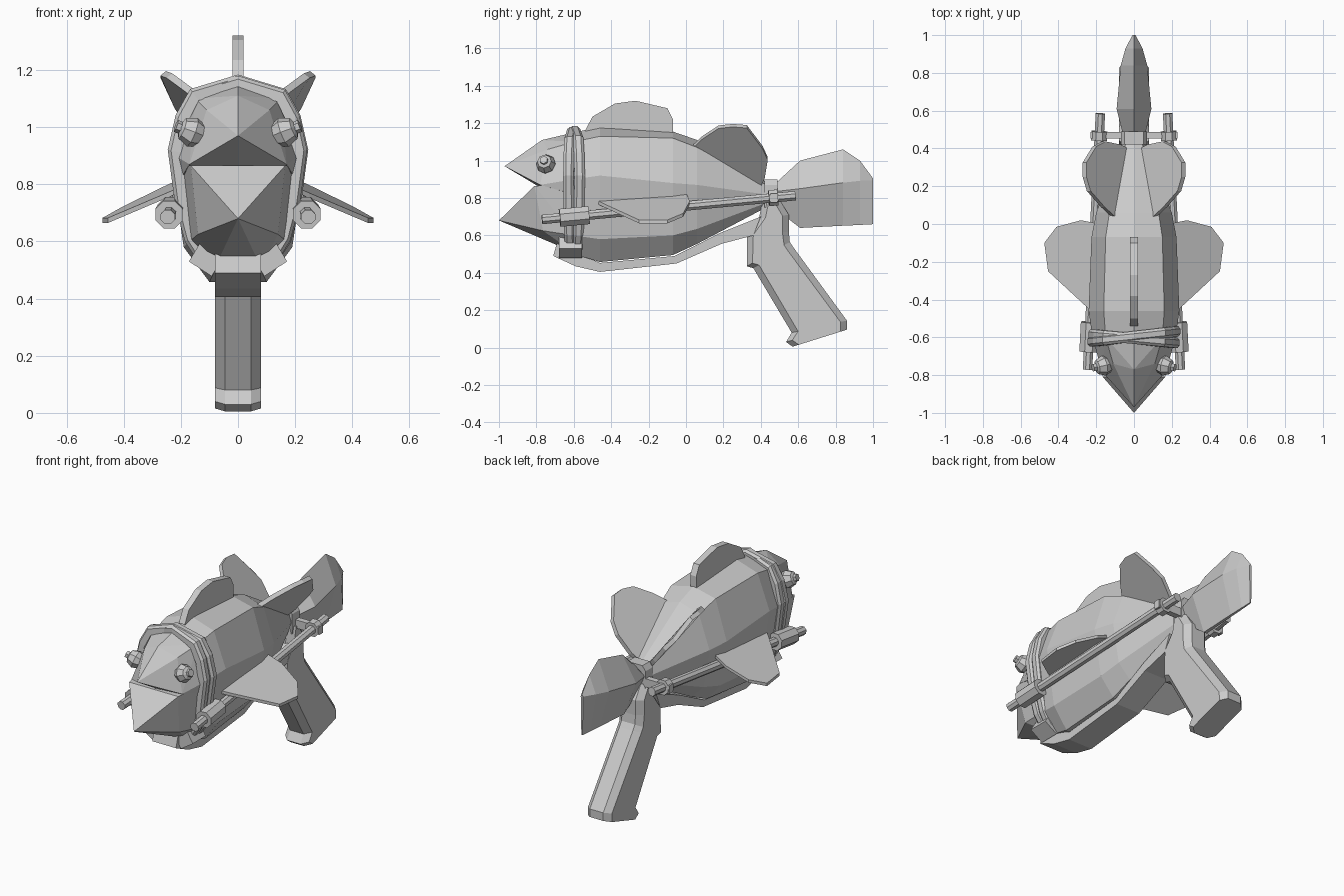
import bpy, bmesh, math
from mathutils import Vector

if "Cube" in bpy.data.objects:
    bpy.data.objects.remove(bpy.data.objects["Cube"])

grey = bpy.data.materials.new("plain grey")
grey.diffuse_color = (0.6, 0.6, 0.6, 1)
grey.use_nodes = True
grey.node_tree.nodes["Principled BSDF"].inputs["Base Color"].default_value = grey.diffuse_color


def finish(name, bm):
    bmesh.ops.recalc_face_normals(bm, faces=bm.faces)
    me = bpy.data.meshes.new(name)
    bm.to_mesh(me)
    bm.free()
    me.materials.append(grey)
    ob = bpy.data.objects.new(name, me)
    bpy.context.collection.objects.link(ob)
    return ob


def loft(name, rings):
    """Skin between rings of equal point count and cap both ends."""
    bm = bmesh.new()
    vs = [[bm.verts.new(p) for p in r] for r in rings]
    n = len(vs[0])
    for a, b in zip(vs, vs[1:]):
        for i in range(n):
            j = (i + 1) % n
            bm.faces.new((a[i], a[j], b[j], b[i]))
    bm.faces.new(vs[0])
    bm.faces.new(vs[-1])
    return finish(name, bm)


def hull(name, pts):
    bm = bmesh.new()
    for p in pts:
        bm.verts.new(p)
    bmesh.ops.convex_hull(bm, input=bm.verts)
    return finish(name, bm)


def plate(name, pts, offset):
    """Flat outline thickened by +-offset."""
    o = Vector(offset)
    return loft(name, [[Vector(p) - o for p in pts], [Vector(p) + o for p in pts]])


def tube(name, a, b, r, sides=8):
    a, b = Vector(a), Vector(b)
    q = (b - a).to_track_quat('Z', 'Y')
    ring = [q @ Vector((r * math.cos(t), r * math.sin(t), 0))
            for t in [math.tau * (i + .5) / sides for i in range(sides)]]
    return loft(name, [[a + p for p in ring], [b + p for p in ring]])


def both(pts):
    return [(s * x, y, z) for x, y, z in pts for s in (1, -1)]


# Body: faceted sections from gills to tail root
def section(y, half):
    return [(x, y, z) for x, z in half] + [(-x, y, z) for x, z in reversed(half) if x]


loft("body", [
    section(-.60, [(0, 1.15), (.15, 1.10), (.22, .90), (.17, .60), (.08, .50)]),
    section(-.46, [(0, 1.18), (.16, 1.13), (.24, .92), (.19, .58), (.10, .458)]),
    section(-.07, [(0, 1.155), (.15, 1.12), (.225, .88), (.18, .60), (.09, .495)]),
    section(.06, [(0, 1.11), (.13, 1.07), (.20, .87), (.16, .635), (.08, .555)]),
    section(.42, [(0, .89), (.045, .875), (.065, .82), (.05, .77), (.03, .745)])])

# Open mouth: two pointed jaws
hull("upper_jaw", [(0, -.97, .97), (0, -.77, 1.11), (0, -.76, .845), (0, -.6, 1.15)] + both(
    [(.11, -.74, 1.06), (.17, -.78, .87), (.15, -.6, 1.1), (.22, -.6, .9), (.2, -.6, .82)]))
hull("lower_jaw", [(0, -1, .68), (0, -.69, .575)] + both(
    [(.165, -.81, .865), (.14, -.765, .625), (.20, -.6, .87), (.17, -.6, .60), (.08, -.6, .51)]))

# Tail root collar and solid tail fin
hull("tail_collar", both([(.07, y, z) for y in (.42, .49) for z in (.75, .87)])
     + both([(.05, .42, .90), (.05, .49, .90)]))
loft("tail_fin", [[(0, y, t), (w, y, m), (v, y, b), (-v, y, b), (-w, y, m)]
                  for y, t, w, m, v, b in (
    (.48, .88, .06, .835, .02, .74), (.61, 1.0, .092, .85, .01, .64),
    (.84, 1.06, .07, .882, .008, .652), (.93, 1.0, .045, .892, .006, .656),
    (1.0, .905, .008, .895, .004, .66))])

# Dorsal fin
plate("dorsal_fin", [(0, y, z) for y, z in (
    (-.53, 1.12), (-.54, 1.16), (-.5, 1.235), (-.38, 1.305), (-.27, 1.32), (-.10, 1.28),
    (-.07, 1.22), (-.07, 1.12))], (.02, 0, 0))

# Pistol-style handle: eight-sided sections given by front and back points
rings = []
for fy, fz, by, bz in ((.41, .79, .50, .79), (.39, .69, .55, .71), (.325, .60, .55, .62),
                       (.325, .435, .555, .565), (.36, .425, .575, .535), (.565, .08, .86, .145),
                       (.535, .03, .86, .125), (.57, .005, .86, .096)):
    f, b = Vector((0, fy, fz)), Vector((0, by, bz))
    k = (b - f).normalized() * .035
    rings.append([p + Vector((x, 0, 0)) for p, x in (
        (f, -.045), (f + k, -.08), (b - k, -.08), (b, -.045),
        (b, .045), (b - k, .08), (f + k, .08), (f, .045))])
loft("handle", rings)

# Under-strap running from handle to the chin
plate("under_strap", [(0, y, z) for y, z in (
    (-.71, .49), (-.59, .435), (-.46, .405), (-.05, .45), (.19, .555), (.36, .6),
    (.40, .70), (.18, .612), (-.06, .49), (-.46, .453), (-.51, .475), (-.51, .53),
    (-.69, .56))], (.08, 0, 0))

# Gill bands: two narrow straps twisted against each other
half = [(.13, .52), (.182, .60), (.215, .72), (.242, .92), (.215, 1.04), (.165, 1.13), (0, 1.18)]
path = half + [(-x, z) for x, z in reversed(half[:-1])]


def band(name, y0, slant, grow):
    rings = []
    for x, z in path:
        d = Vector((x, 0, (z - .85) * .8)).normalized()
        c = Vector((x, y0 + x * slant, z)) + d * grow
        Y = Vector((0, 1, 0))
        rings.append([c - Y * .028 - d * .05, c - Y * .028 - d * .012, c - Y * .014,
                      c + Y * .014, c + Y * .028 - d * .012, c + Y * .028 - d * .05])
    return loft(name, rings)


band("gill_band_rear", -.595, .11, .004)
band("gill_band_front", -.607, -.09, 0)

for s, side in ((1, "right"), (-1, "left")):
    def m(pts):
        return [Vector((s * x, y, z)) for x, y, z in pts]

    # Angled clamp block joining band to strap
    hull(side + "_clamp", m([(x, y, z) for y in (-.68, -.555) for x, z in (
        (.05, .55), (.092, .478), (.172, .53), (.13, .60), (.07, .60))]))

    # Eye with an outer knob
    bm = bmesh.new()
    bmesh.ops.create_uvsphere(bm, u_segments=8, v_segments=4, radius=.054)
    c = m([(.16, -.75, .982)])[0]
    q = Vector((s * .9, -.2, .35)).to_track_quat('Z', 'Y')
    for v in bm.verts:
        v.co = c + q @ v.co
    finish(side + "_eye", bm)
    d = Vector((s * .052, -.01, .02))
    tube(side + "_eye_knob", c + d * .6, c + d * 1.1, .022, 6)

    # Side rod with front sleeve and rear collar
    a, b = m([(.246, -.77, .685), (.178, .585, .812)])
    tube(side + "_rod", a, b, .027)
    tube(side + "_rod_sleeve", a.lerp(b, .07), a.lerp(b, .185), .052)
    tube(side + "_rod_collar", a.lerp(b, .895), a.lerp(b, .93), .046)

    # Sleeve mount against the band
    hull(side + "_sleeve_mount", m([(x, y, z) for x in (.17, .24)
                                    for y in (-.64, -.56) for z in (.67, .74)]))

    # Pectoral fin, leading edge slightly lowered
    plate(side + "_pectoral_fin", m([(x, y, .673 + (.475 - x) * .48 + (y + .1) * .06)
          for x, y in ((.18, .0), (.28, .02), (.41, -.015), (.475, -.1), (.455, -.25),
                       (.25, -.44), (.19, -.49))]), (0, 0, .009))

    # Rear upper fin
    plate(side + "_rear_fin", m([(.09, .02, 1.06), (.165, .09, 1.125), (.24, .175, 1.18),
                                 (.262, .25, 1.188), (.262, .325, 1.182), (.21, .41, 1.07),
                                 (.16, .437, 1.01), (.08, .42, .91), (.04, .40, .87)]),
          (s * .01, 0, -.008))

# Cross bar holding both rods at the tail
hull("rod_cross_bar", both([(.23, y, z) for y in (.452, .488) for z in (.775, .825)]))
